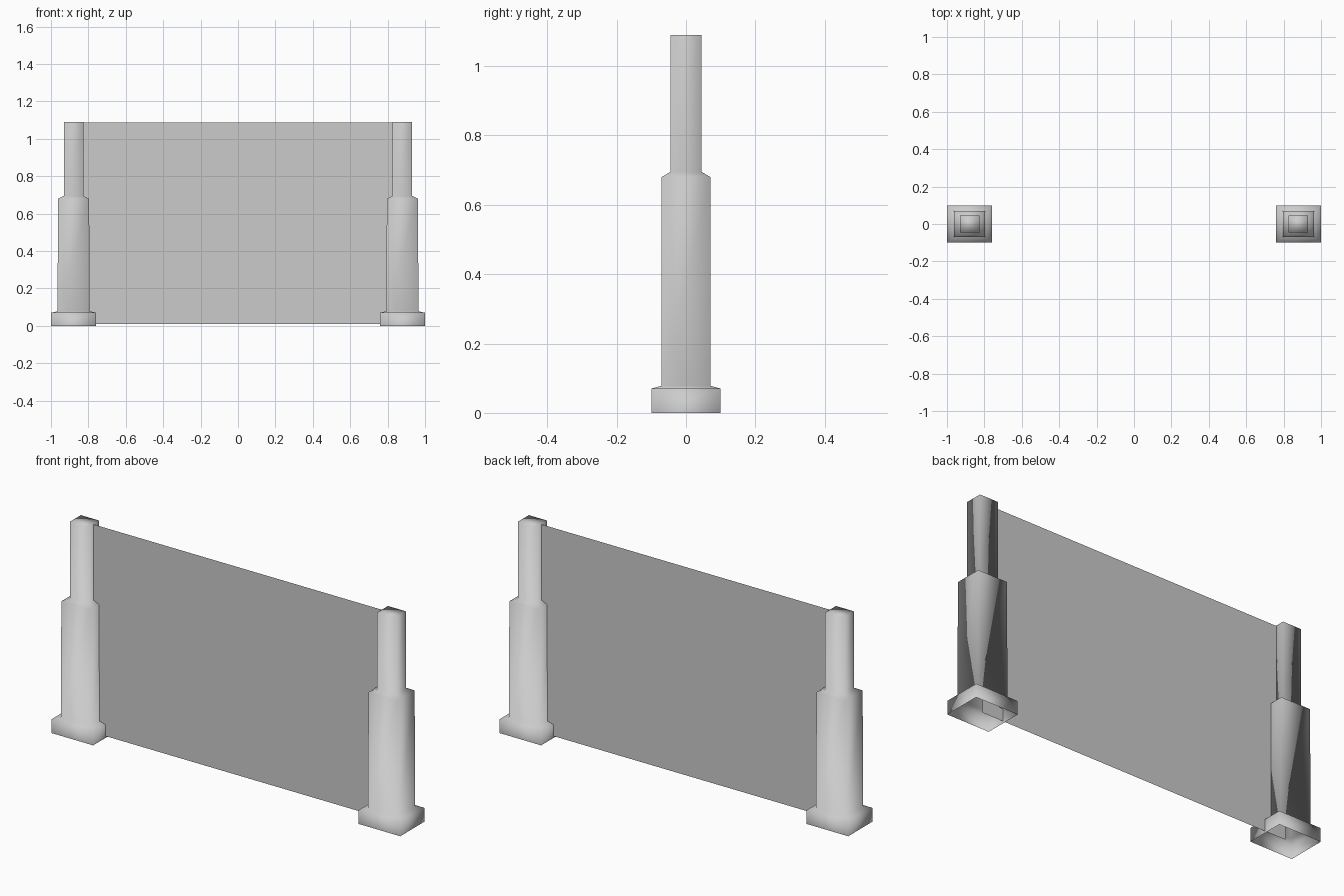
import bpy, bmesh

if "Cube" in bpy.data.objects:
    bpy.data.objects.remove(bpy.data.objects["Cube"])

POST_X = 0.879
# stepped square profile: (half width x, half depth y, height z)
PROFILE = [(0.12, 0.10, 0.0), (0.12, 0.10, 0.07), (0.086, 0.071, 0.078),
           (0.083, 0.07, 0.68), (0.052, 0.045, 0.695), (0.052, 0.045, 1.09)]


def make_object(name, bm):
    mesh = bpy.data.meshes.new(name)
    bm.to_mesh(mesh)
    bm.free()
    obj = bpy.data.objects.new(name, mesh)
    bpy.context.collection.objects.link(obj)
    return obj


# stepped post, open underneath, capped on top, softly shaded
def make_post(name, cx):
    bm = bmesh.new()
    rings = [[bm.verts.new((cx + sx * hx, sy * hy, z))
              for sx, sy in ((-1, -1), (1, -1), (1, 1), (-1, 1))]
             for hx, hy, z in PROFILE]
    for low, high in zip(rings, rings[1:]):
        for i in range(4):
            j = (i + 1) % 4
            bm.faces.new((low[i], low[j], high[j], high[i]))
    bm.faces.new(rings[-1])
    for face in bm.faces:
        face.smooth = True
    return make_object(name, bm)


make_post("left_post", -POST_X)
make_post("right_post", POST_X)

# thin sheet stretched between the post centres
bm = bmesh.new()
bm.faces.new([bm.verts.new((x, 0, z)) for x, z in
              ((-POST_X, 0.01), (POST_X, 0.01), (POST_X, 1.087), (-POST_X, 1.087))])
make_object("fence_panel", bm)
